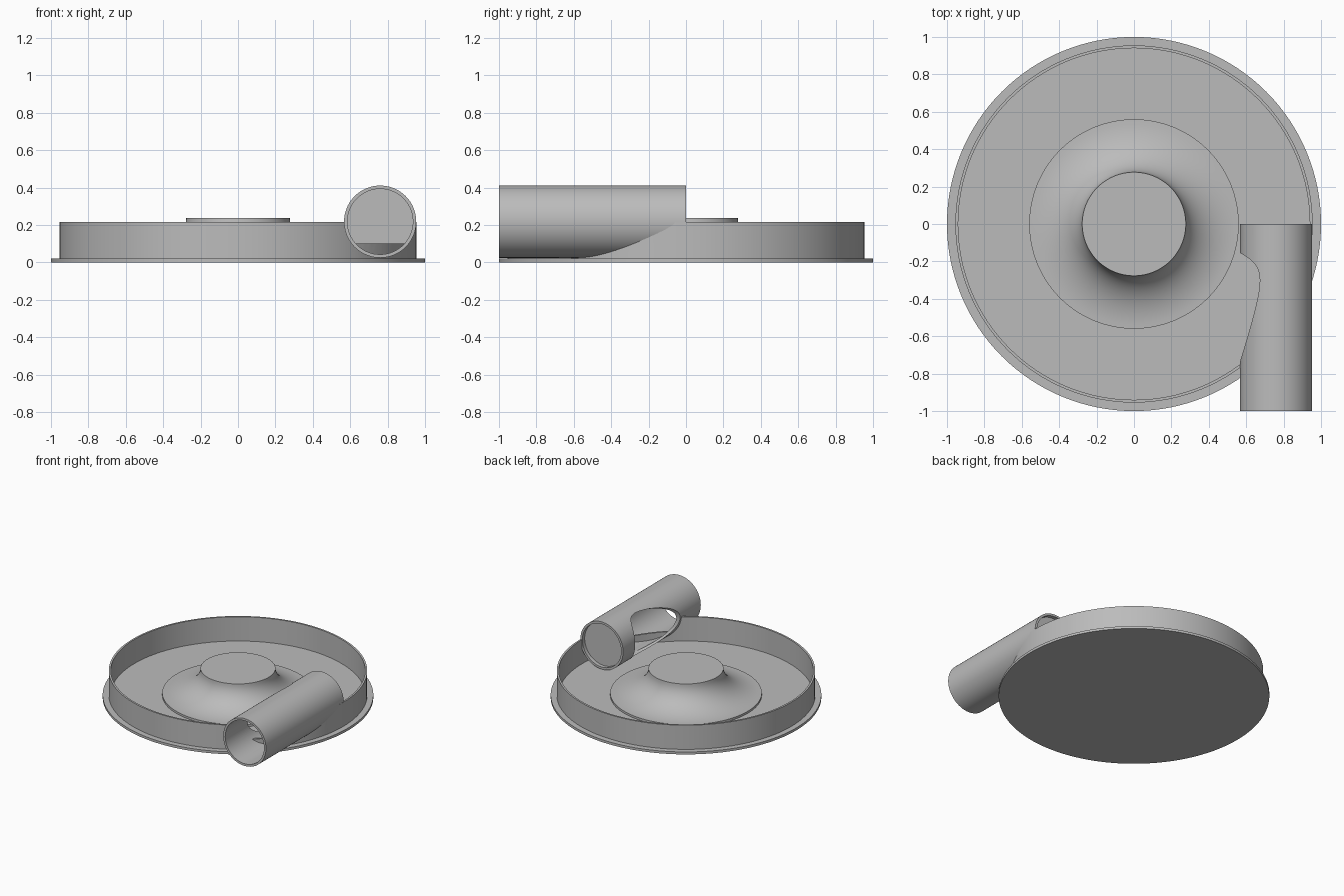
import bpy, bmesh, math
from mathutils import Matrix, Vector

if "Cube" in bpy.data.objects:
    bpy.data.objects.remove(bpy.data.objects["Cube"], do_unlink=True)

grey = bpy.data.materials.new("plain_grey")
grey.use_nodes = True
grey.diffuse_color = (0.5, 0.5, 0.5, 1)
grey.node_tree.nodes["Principled BSDF"].inputs["Base Color"].default_value = (0.5, 0.5, 0.5, 1)


def finish(name, bm):
    bmesh.ops.remove_doubles(bm, verts=bm.verts, dist=1e-5)
    bmesh.ops.recalc_face_normals(bm, faces=bm.faces)
    mesh = bpy.data.meshes.new(name)
    bm.to_mesh(mesh)
    bm.free()
    obj = bpy.data.objects.new(name, mesh)
    mesh.materials.append(grey)
    bpy.context.collection.objects.link(obj)
    return obj


def lathe(name, profile, steps=128, closed=False):
    """Spin an (r, z) profile about z."""
    bm = bmesh.new()
    verts = [bm.verts.new((r, 0, z)) for r, z in profile]
    pairs = list(zip(verts, verts[1:]))
    if closed:
        pairs.append((verts[-1], verts[0]))
    edges = [bm.edges.new(p) for p in pairs]
    bmesh.ops.spin(bm, geom=verts + edges, cent=(0, 0, 0), axis=(0, 0, 1),
                   angle=math.tau, steps=steps, use_merge=True)
    return finish(name, bm)


def rod(name, start, end, radius):
    """Solid cylinder between two points."""
    start, end = Vector(start), Vector(end)
    axis = end - start
    bm = bmesh.new()
    turn = axis.to_track_quat('Z', 'Y').to_matrix().to_4x4()
    bmesh.ops.create_cone(bm, cap_ends=True, segments=96, radius1=radius, radius2=radius,
                          depth=axis.length,
                          matrix=Matrix.Translation((start + end) / 2) @ turn)
    return finish(name, bm)


def activate(obj):
    bpy.ops.object.select_all(action='DESELECT')
    obj.select_set(True)
    bpy.context.view_layer.objects.active = obj


def cut(obj, cutter):
    mod = obj.modifiers.new("cut", 'BOOLEAN')
    mod.operation, mod.solver, mod.object = 'DIFFERENCE', 'EXACT', cutter
    activate(obj)
    bpy.ops.object.modifier_apply(modifier=mod.name)
    bpy.data.objects.remove(cutter, do_unlink=True)


# Base plate and upright rim
base = lathe("base_plate", [(0, 0), (1, 0), (1, 0.02), (0, 0.02)])
wall = lathe("rim_wall", [(0.955, 0.01), (0.955, 0.217), (0.94, 0.217), (0.94, 0.01)], closed=True)

# Flared centre hub: concave quarter ellipse from the neck down to a thin lip
flare = [(0.56 - 0.283 * math.cos(a), 0.237 - 0.2 * math.sin(a))
         for a in (i * math.pi / 32 for i in range(17))]
hub = lathe("centre_hub", [(0, 0.237)] + flare + [(0.56, 0.015), (0, 0.015)])

# Tangential outlet pipe
PX, PZ, OUTER, BORE = 0.76, 0.218, 0.193, 0.175
pipe = rod("outlet_pipe", (PX, -1, PZ), (PX, 0, PZ), OUTER)
cut(pipe, rod("bore_cutter", (PX, -1.1, PZ), (PX, 0.1, PZ), BORE))

# Slanted port through the pipe's inner side
aim = Vector((0.593, 0.805, 0))
port_end = Vector((PX, -0.183, PZ))
cut(pipe, rod("port_cutter", port_end - aim * 0.75, port_end, BORE - 0.003))

# Rim opening inside the pipe, leaving a low sill
opening = rod("sill_cutter", (PX, -0.95, PZ), (PX, 0.02, PZ), BORE + 0.004)
for v in opening.data.vertices:
    v.co.z = max(v.co.z, 0.1)
cut(wall, opening)

# Thin closing disc just inside the rear end of the pipe
disc = rod("pipe_end_disc", (PX, -0.035, PZ), (PX, -0.03, PZ), BORE + 0.005)

for obj in (base, wall, hub, pipe, disc):
    activate(obj)
    bpy.ops.object.shade_smooth_by_angle(angle=math.radians(30))
